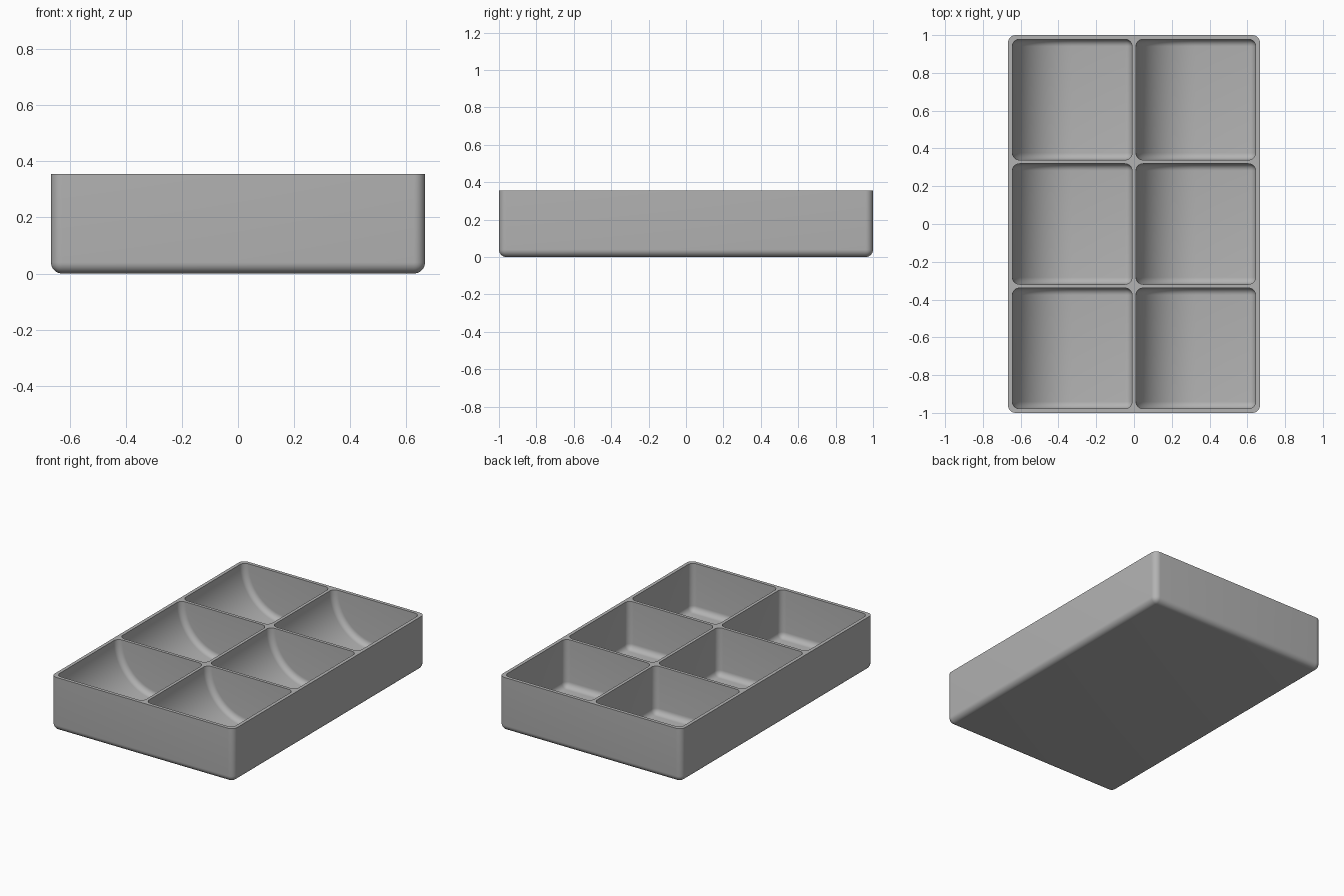
import bpy, bmesh, math

W, L, H = 1.333, 2.0, 0.355          # outer size
WALL, GAP, FLOOR = 0.0225, 0.0205, 0.04
COLS, ROWS = 2, 3
OUTER_R, INNER_R, STEPS = 0.04, 0.037, 8

cube = bpy.data.objects.get("Cube")
if cube:
    bpy.data.objects.remove(cube, do_unlink=True)

grey = bpy.data.materials.new("plain grey")
grey.use_nodes = True
colour = (0.45, 0.45, 0.45, 1)
grey.diffuse_color = colour
grey.node_tree.nodes["Principled BSDF"].inputs["Base Color"].default_value = colour


def prism(bm, profile, y0, y1):
    """Extrude an x-z outline along y; return its edges."""
    face = bm.faces.new([bm.verts.new((x, y0, z)) for x, z in profile])
    new = bmesh.ops.extrude_face_region(bm, geom=[face])["geom"]
    verts = [g for g in new if isinstance(g, bmesh.types.BMVert)]
    bmesh.ops.translate(bm, verts=verts, vec=(0, y1 - y0, 0))
    bmesh.ops.recalc_face_normals(bm, faces=bm.faces)
    return list({e for v in list(face.verts) + verts for e in v.link_edges})


def round_edges(bm, edges, radius, top):
    """Round every sharp edge that is not part of the flat top."""
    sharp = [e for e in edges if e.calc_face_angle() > math.radians(45)
             and min(v.co.z for v in e.verts) < top - 0.001]
    bmesh.ops.bevel(bm, geom=sharp, offset=radius, offset_type='OFFSET',
                    segments=STEPS, profile=0.5, affect='EDGES', clamp_overlap=True)


def make_object(name, bm):
    bmesh.ops.recalc_face_normals(bm, faces=bm.faces)
    mesh = bpy.data.meshes.new(name)
    bm.to_mesh(mesh)
    bm.free()
    mesh.materials.append(grey)
    obj = bpy.data.objects.new(name, mesh)
    bpy.context.collection.objects.link(obj)
    return obj


# Outer block, rounded at the base and upright corners
bm = bmesh.new()
box = [(-W / 2, 0), (W / 2, 0), (W / 2, H), (-W / 2, H)]
round_edges(bm, prism(bm, box, -L / 2, L / 2), OUTER_R, H)
tray = make_object("divided_tray", bm)

# Compartments, each with a scooped wall on the -x side
cell_x = (W - 2 * WALL - (COLS - 1) * GAP) / COLS
cell_y = (L - 2 * WALL - (ROWS - 1) * GAP) / ROWS
scoop, top = H - FLOOR, H + 0.1
cutters = bmesh.new()
for col in range(COLS):
    for row in range(ROWS):
        x0 = -W / 2 + WALL + col * (cell_x + GAP)
        y0 = -L / 2 + WALL + row * (cell_y + GAP)
        outline = [(x0, top)]
        for i in range(17):
            a = i / 16 * math.pi / 2
            outline.append((x0 + scoop * (1 - math.cos(a)), H - scoop * math.sin(a)))
        outline += [(x0 + cell_x, FLOOR), (x0 + cell_x, top)]
        cell = bmesh.new()
        round_edges(cell, prism(cell, outline, y0, y0 + cell_y), INNER_R, top)
        part = bpy.data.meshes.new("cell")
        cell.to_mesh(part)
        cell.free()
        cutters.from_mesh(part)
        bpy.data.meshes.remove(part)
cutter = make_object("compartment_cutter", cutters)
cutter.hide_render = True

# Cut the compartments and drop the cutter
cut = tray.modifiers.new("compartments", 'BOOLEAN')
cut.operation, cut.solver, cut.object = 'DIFFERENCE', 'EXACT', cutter
bpy.ops.object.select_all(action='DESELECT')
tray.select_set(True)
bpy.context.view_layer.objects.active = tray
bpy.ops.object.modifier_apply(modifier=cut.name)
bpy.data.objects.remove(cutter, do_unlink=True)
bpy.ops.object.shade_smooth_by_angle(angle=math.radians(35))
